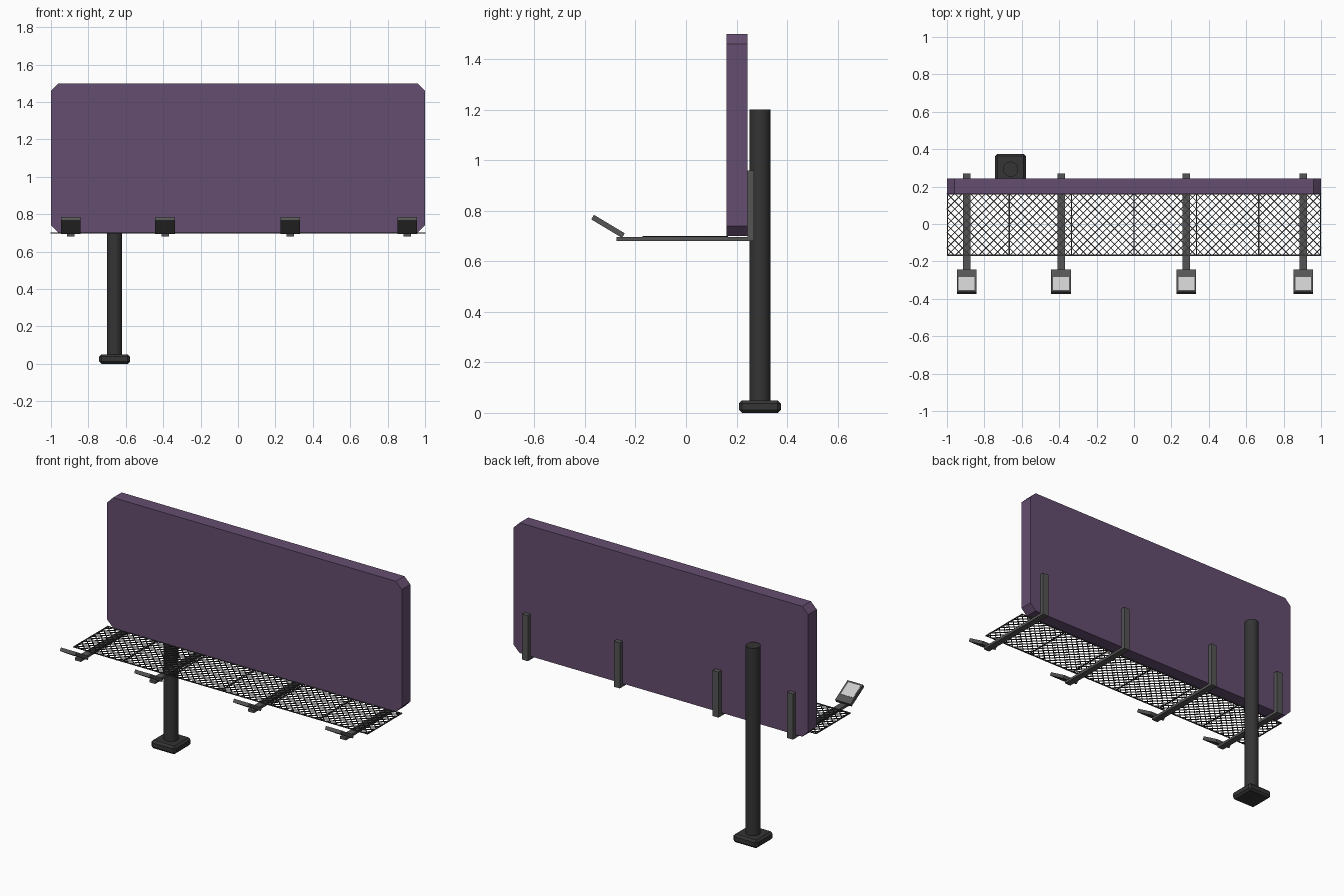
import bpy, bmesh, math
from mathutils import Matrix, Vector

if "Cube" in bpy.data.objects:
    bpy.data.objects.remove(bpy.data.objects["Cube"])


def material(name, r, g, b):
    m = bpy.data.materials.new(name)
    m.diffuse_color = (r, g, b, 1)
    m.use_nodes = True
    m.node_tree.nodes["Principled BSDF"].inputs["Base Color"].default_value = m.diffuse_color
    return m


PURPLE = material("purple_paint", 0.13, 0.075, 0.16)
BLACK = material("black_metal", 0.035, 0.035, 0.035)
STEEL = material("dark_steel", 0.09, 0.09, 0.09)
GLASS = material("lamp_glass", 0.6, 0.6, 0.6)


def finish(name, bm, mat):
    bmesh.ops.recalc_face_normals(bm, faces=bm.faces)
    me = bpy.data.meshes.new(name)
    bm.to_mesh(me)
    bm.free()
    me.materials.append(mat)
    ob = bpy.data.objects.new(name, me)
    bpy.context.collection.objects.link(ob)
    return ob


def add_box(bm, lo, hi, matrix=Matrix()):
    lo, hi = Vector(lo), Vector(hi)
    m = matrix @ Matrix.Translation((lo + hi) / 2) @ Matrix.Diagonal((*(hi - lo), 1))
    return bmesh.ops.create_cube(bm, size=1, matrix=m)["verts"]


def box(name, lo, hi, mat, matrix=Matrix()):
    bm = bmesh.new()
    add_box(bm, lo, hi, matrix)
    return finish(name, bm, mat)


# Sign panel with clipped corners
bm = bmesh.new()
add_box(bm, (-1, 0.16, 0.70), (1, 0.243, 1.5))
corners = [e for e in bm.edges if abs(e.verts[0].co.y - e.verts[1].co.y) > 0.05]
bmesh.ops.bevel(bm, geom=corners, offset=0.04, segments=1, affect='EDGES')
finish("sign_panel", bm, PURPLE)

# Support post
PX, PY = -0.66, 0.2925
bpy.ops.mesh.primitive_cylinder_add(vertices=32, radius=0.041, depth=1.16, location=(PX, PY, 0.62))
post = bpy.context.object
post.name = "support_post"
post.data.materials.append(BLACK)
bpy.ops.object.shade_smooth_by_angle(angle=math.radians(30))

# Post foot
foot = box("post_foot", (PX - 0.0825, PY - 0.0825, 0), (PX + 0.0825, PY + 0.0825, 0.05), BLACK)
bev = foot.modifiers.new("bevel", 'BEVEL')
bev.width, bev.segments = 0.012, 1

# Walkway: diamond lattice of thin bars inside a frame
Y0, Y1, Z0, Z1 = -0.17, 0.165, 0.696, 0.701
H, STEP, W = Y1 - Y0, 1 / 24, 0.0022
bm = bmesh.new()
for side in (1, -1):
    for i in range(-8, 48):
        c = -1 + i * STEP
        a, b = max(0, -1 - c), H - max(0, c + H - 1)
        if b - a < 0.01:
            continue
        half = (b - a) / math.sqrt(2)
        mid = Vector((side * (c + (a + b) / 2), Y0 + (a + b) / 2, 0))
        m = Matrix.Translation(mid) @ Matrix.Rotation(side * math.pi / 4 + (math.pi if side < 0 else 0), 4, 'Z')
        add_box(bm, (-half, -W, Z0), (half, W, Z1), m)
for i in range(7):
    x = max(-0.997, min(0.997, -1 + i / 3))
    add_box(bm, (x - 0.003, Y0, Z0), (x + 0.003, Y1, Z1))
for y in (Y0, Y1 - 0.006):
    add_box(bm, (-1, y, Z0), (1, y + 0.006, Z1))
finish("walkway_grating", bm, BLACK)

# Brackets, each with a tilted floodlight at the front
for n, x in enumerate((-0.895, -0.39, 0.28, 0.905), 1):
    bm = bmesh.new()
    add_box(bm, (x - 0.02, -0.275, 0.68), (x + 0.02, 0.27, 0.696))
    add_box(bm, (x - 0.02, 0.243, 0.696), (x + 0.02, 0.27, 0.96))
    finish(f"bracket_{n}", bm, STEEL)

    tilt = Matrix.Translation((x, -0.247, 0.703)) @ Matrix.Rotation(math.radians(-31), 4, 'X')
    bm = bmesh.new()
    add_box(bm, (-0.0525, -0.142, -0.012), (0.0525, 0, 0.009))
    # recess for the glass
    top = max(bm.faces, key=lambda f: f.calc_center_median().z)
    bmesh.ops.inset_region(bm, faces=[top], thickness=0.009)
    for v in top.verts:
        v.co.z -= 0.004
        if v.co.y > -0.05:
            v.co.y = -0.045
    bm.transform(tilt)
    finish(f"floodlight_{n}", bm, STEEL)
    box(f"floodlight_glass_{n}", (-0.0425, -0.132, 0.004), (0.0425, -0.046, 0.007), GLASS, tilt)
